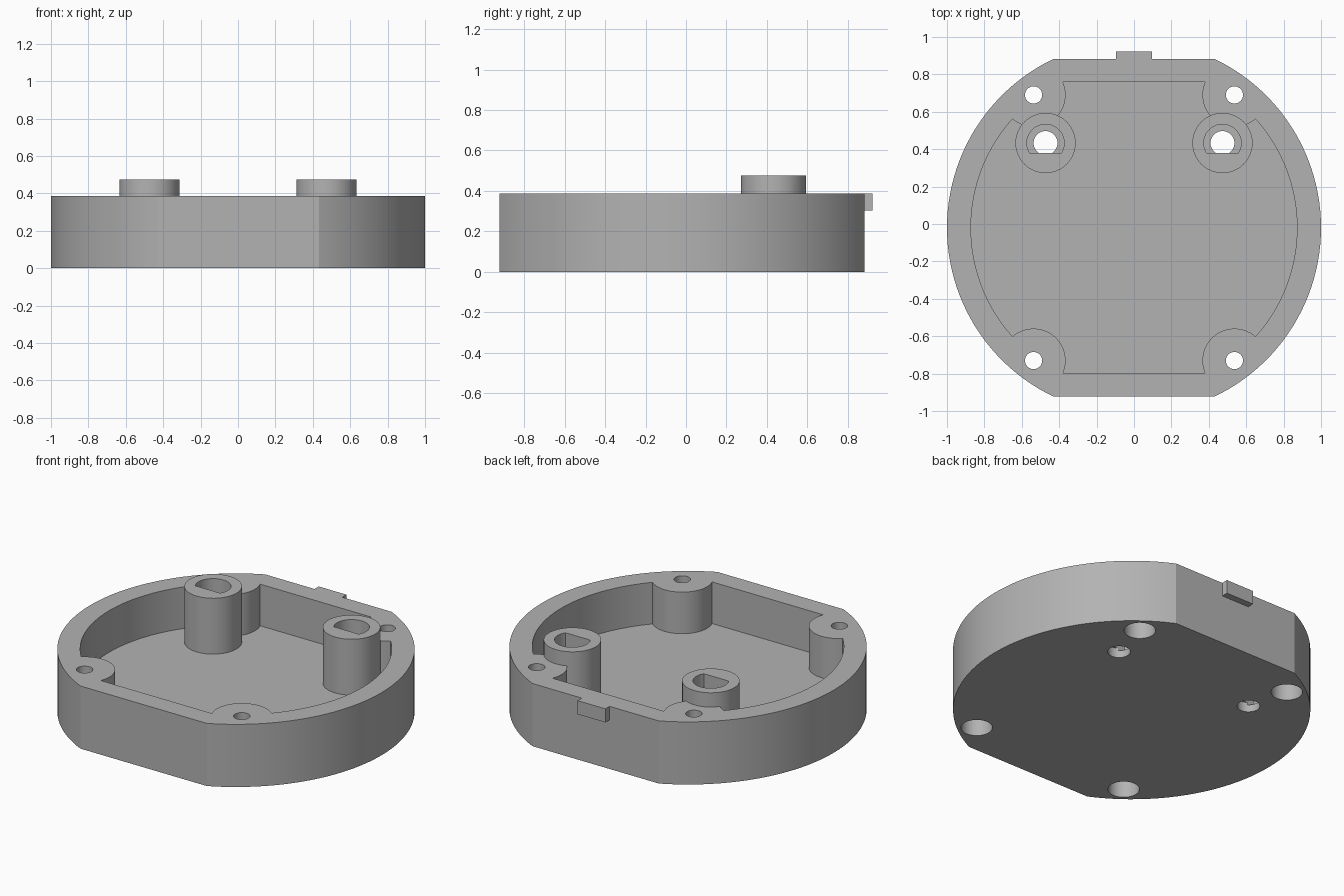
import bpy, bmesh, math

if "Cube" in bpy.data.objects:
    bpy.data.objects.remove(bpy.data.objects["Cube"])

CY = -0.02            # centre of the round outline
H, FLOOR, POST_H = 0.387, 0.13, 0.475
POSTS = [(s * 0.473, 0.433) for s in (-1, 1)]
BOSSES = [(s * 0.537, y) for s in (-1, 1) for y in (0.69, -0.73)]

grey = bpy.data.materials.new("plain grey")
grey.diffuse_color = (0.45, 0.45, 0.45, 1)
grey.use_nodes = True
grey.node_tree.nodes["Principled BSDF"].inputs["Base Color"].default_value = grey.diffuse_color


def prism(name, pts, z0, z1):
    """Extrude a closed outline from z0 to z1."""
    bm = bmesh.new()
    face = bm.faces.new([bm.verts.new((x, y, z0)) for x, y in pts])
    top = bmesh.ops.extrude_face_region(bm, geom=[face])
    bmesh.ops.translate(bm, vec=(0, 0, z1 - z0),
                        verts=[g for g in top["geom"] if isinstance(g, bmesh.types.BMVert)])
    bmesh.ops.recalc_face_normals(bm, faces=bm.faces)
    me = bpy.data.meshes.new(name)
    bm.to_mesh(me)
    bm.free()
    me.materials.append(grey)
    ob = bpy.data.objects.new(name, me)
    bpy.context.collection.objects.link(ob)
    return ob


def arc(cx, cy, r, a0, a1, n):
    return [(cx + r * math.cos(a0 + (a1 - a0) * i / n),
             cy + r * math.sin(a0 + (a1 - a0) * i / n)) for i in range(n + 1)]


def circle(cx, cy, r, n=48):
    return arc(cx, cy, r, 0, 2 * math.pi, n)[:-1]


def flat_disc(r, y0, y1):
    """Circle cut off by a front and a back flat."""
    a0, a1 = math.asin((y0 - CY) / r), math.asin((y1 - CY) / r)
    return arc(0, CY, r, a0, a1, 48) + arc(0, CY, r, math.pi - a1, math.pi - a0, 48)


def boolean(ob, other, op):
    mod = ob.modifiers.new(op, "BOOLEAN")
    mod.operation, mod.solver, mod.object = op, "EXACT", other
    bpy.context.view_layer.objects.active = ob
    bpy.ops.object.modifier_apply(modifier=mod.name)
    bpy.data.objects.remove(other, do_unlink=True)


# Round housing with flats, hollowed except for the corner screw bosses
housing = prism("housing", flat_disc(1.0, -0.922, 0.882), 0, H)
cavity = prism("cavity_cutter", flat_disc(0.872, -0.797, 0.76), FLOOR, H + 0.3)
for x, y in BOSSES:
    boolean(cavity, prism("boss_cutter", circle(x, y, 0.171), 0, H + 0.5), "DIFFERENCE")
boolean(housing, cavity, "DIFFERENCE")

# Hollow posts and back locating tab
for x, y in POSTS:
    boolean(housing, prism("post", circle(x, y, 0.161), 0.06, POST_H), "UNION")
tab = [(-0.095, 0.85), (0.095, 0.85), (0.095, 0.923), (-0.095, 0.923)]
boolean(housing, prism("tab", tab, 0.303, H), "UNION")

# Screw holes with wide recesses underneath
for x, y in BOSSES:
    boolean(housing, prism("screw_hole", circle(x, y, 0.046, 32), -0.1, H + 0.1), "DIFFERENCE")
    boolean(housing, prism("screw_recess", circle(x, y, 0.088), -0.1, 0.2), "DIFFERENCE")

# D-shaped sockets in the posts, with a round hole through the floor
for x, y in POSTS:
    a = math.asin(-0.053 / 0.1)
    boolean(housing, prism("d_socket", arc(x, y, 0.1, a, math.pi - a, 32), 0.045, 0.6), "DIFFERENCE")
    boolean(housing, prism("floor_hole", circle(x, y, 0.064, 32), -0.1, 0.06), "DIFFERENCE")

bpy.ops.object.select_all(action="DESELECT")
housing.select_set(True)
bpy.context.view_layer.objects.active = housing
bpy.ops.object.shade_smooth_by_angle(angle=math.radians(25))
